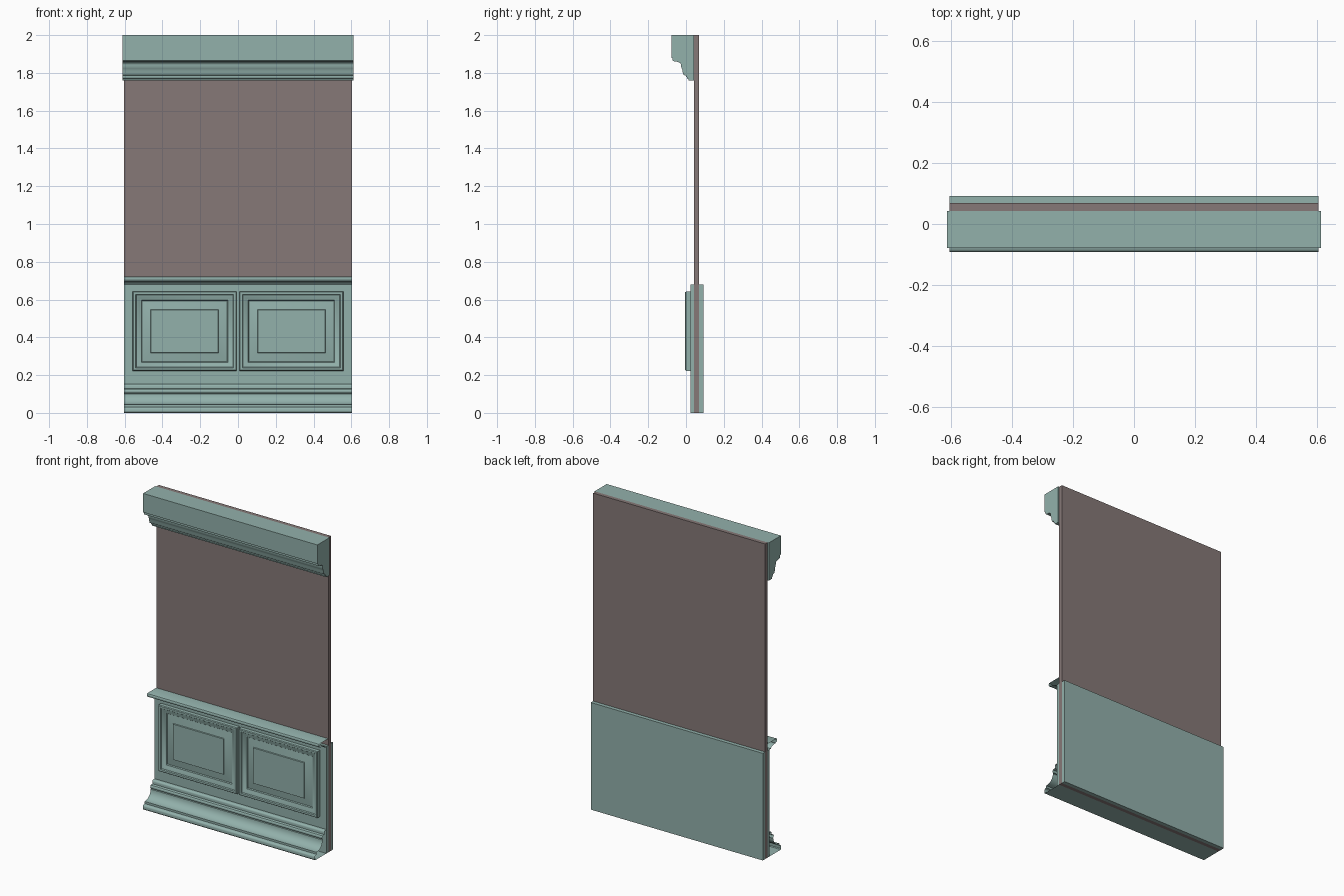
import bpy, math

if "Cube" in bpy.data.objects:
    bpy.data.objects.remove(bpy.data.objects["Cube"])

def material(name, rgb):
    m = bpy.data.materials.new(name)
    m.diffuse_color = (*rgb, 1)
    m.use_nodes = True
    m.node_tree.nodes["Principled BSDF"].inputs["Base Color"].default_value = m.diffuse_color
    return m

TRIM = material("painted_trim", (0.29, 0.44, 0.41))
WALL = material("wall_brown", (0.24, 0.19, 0.185))
W = 0.604  # half width

def add(name, verts, faces, mat, smooth=False):
    me = bpy.data.meshes.new(name)
    me.from_pydata(verts, [], faces)
    me.materials.append(mat)
    ob = bpy.data.objects.new(name, me)
    bpy.context.collection.objects.link(ob)
    if smooth:
        bpy.ops.object.select_all(action='DESELECT')
        ob.select_set(True)
        bpy.context.view_layer.objects.active = ob
        bpy.ops.object.shade_smooth_by_angle(angle=math.radians(32))
    return ob

def arc(cy, cz, ry, rz, a0, a1, n=6):
    """Elliptical arc of (y, z) points, angles in degrees."""
    t = [math.radians(a0 + (a1 - a0) * i / n) for i in range(n + 1)]
    return [(cy + ry * math.cos(a), cz + rz * math.sin(a)) for a in t]

def moulding(name, prof, half, mat=TRIM, closed=False, smooth=True):
    """Sweep a (y, z) profile, listed top to bottom along the front, across x."""
    n = len(prof)
    verts = [(s * half, y, z) for s in (-1, 1) for y, z in prof]
    faces = [(i, (i + 1) % n, n + (i + 1) % n, n + i)
             for i in range(n if closed else n - 1)]
    if closed:
        faces += [tuple(reversed(range(n))), tuple(range(n, 2 * n))]
    return add(name, verts, faces, mat, smooth)

def slab(name, y0, y1, z0, z1, mat):
    moulding(name, [(y1, z1), (y0, z1), (y0, z0), (y1, z0)], W, mat, True, False)

# Wall with a wainscot board on each side
slab("wall", 0.043, 0.068, 0, 2.0, WALL)
slab("wainscot_front", 0.025, 0.043, 0, 0.68, TRIM)
slab("wainscot_back", 0.068, 0.092, 0, 0.68, TRIM)

# Cornice, solid with capped ends
cornice = [(0.043, 2.0), (-0.078, 2.0), (-0.078, 1.88), (-0.071, 1.878), (-0.071, 1.865)]
cornice += arc(-0.060, 1.845, 0.033, 0.015, 90, 0, 5)
cornice += arc(0.002, 1.845, 0.029, 0.041, 180, 225, 4)
cornice += [(-0.018, 1.805), (-0.012, 1.788), (0.0, 1.786), (0.0, 1.778)]
cornice += arc(0.012, 1.778, 0.008, 0.010, 180, 270, 3)
cornice += [(0.014, 1.76), (0.043, 1.76)]
moulding("cornice", cornice, 0.612, closed=True)

# Chair rail, open at the ends
rail = [(0.043, 0.722), (-0.045, 0.722)]
rail += arc(-0.045, 0.711, 0.007, 0.011, 90, 270, 6)[1:]
rail += [(-0.034, 0.70), (-0.034, 0.696)]
rail += arc(-0.034, 0.678, 0.045, 0.018, 90, 0, 6)[1:]
rail += [(0.025, 0.678)]
moulding("chair_rail", rail, W)

# Baseboard, open at the ends
base = [(0.025, 0.152), (0.015, 0.152)]
base += arc(0.015, 0.140, 0.012, 0.012, 90, 180, 4)[1:]
base += [(0.003, 0.128), (-0.008, 0.127)]
base += arc(-0.008, 0.115, 0.010, 0.012, 90, 270, 6)[1:]
base += [(-0.014, 0.10)]
base += arc(-0.070, 0.10, 0.056, 0.055, 0, -90, 8)[1:]
base += [(-0.074, 0.045), (-0.074, 0.032), (-0.080, 0.030)]
base += arc(-0.080, 0.018, 0.012, 0.012, 90, 180, 4)[1:]
base += [(-0.092, 0.005), (-0.088, 0.0), (0.025, 0.0)]
moulding("baseboard", base, W)

# Two raised panels, each built from nested rectangular rings: (inset, y)
RINGS = [(0, 0.025), (0, 0.001), (0.004, -0.004), (0.010, -0.005), (0.016, -0.003),
         (0.020, 0.003), (0.026, 0.005), (0.036, 0.012), (0.046, 0.014), (0.050, 0.020),
         (0.096, 0.009), (0.098, 0.003), (0.104, 0.003)]

def panel(name, x0, x1, z0=0.222, z1=0.643):
    verts, faces = [], []
    for d, y in RINGS:
        verts += [(x0 + d, y, z0 + d), (x1 - d, y, z0 + d),
                  (x1 - d, y, z1 - d), (x0 + d, y, z1 - d)]
    for r in range(len(RINGS) - 1):
        a, b = 4 * r, 4 * r + 4
        faces += [(a + i, a + (i + 1) % 4, b + (i + 1) % 4, b + i) for i in range(4)]
    e = len(verts) - 4
    faces.append((e, e + 1, e + 2, e + 3))
    add(name, verts, faces, TRIM, True)

panel("panel_left", -0.558, -0.007)
panel("panel_right", 0.007, 0.558)
